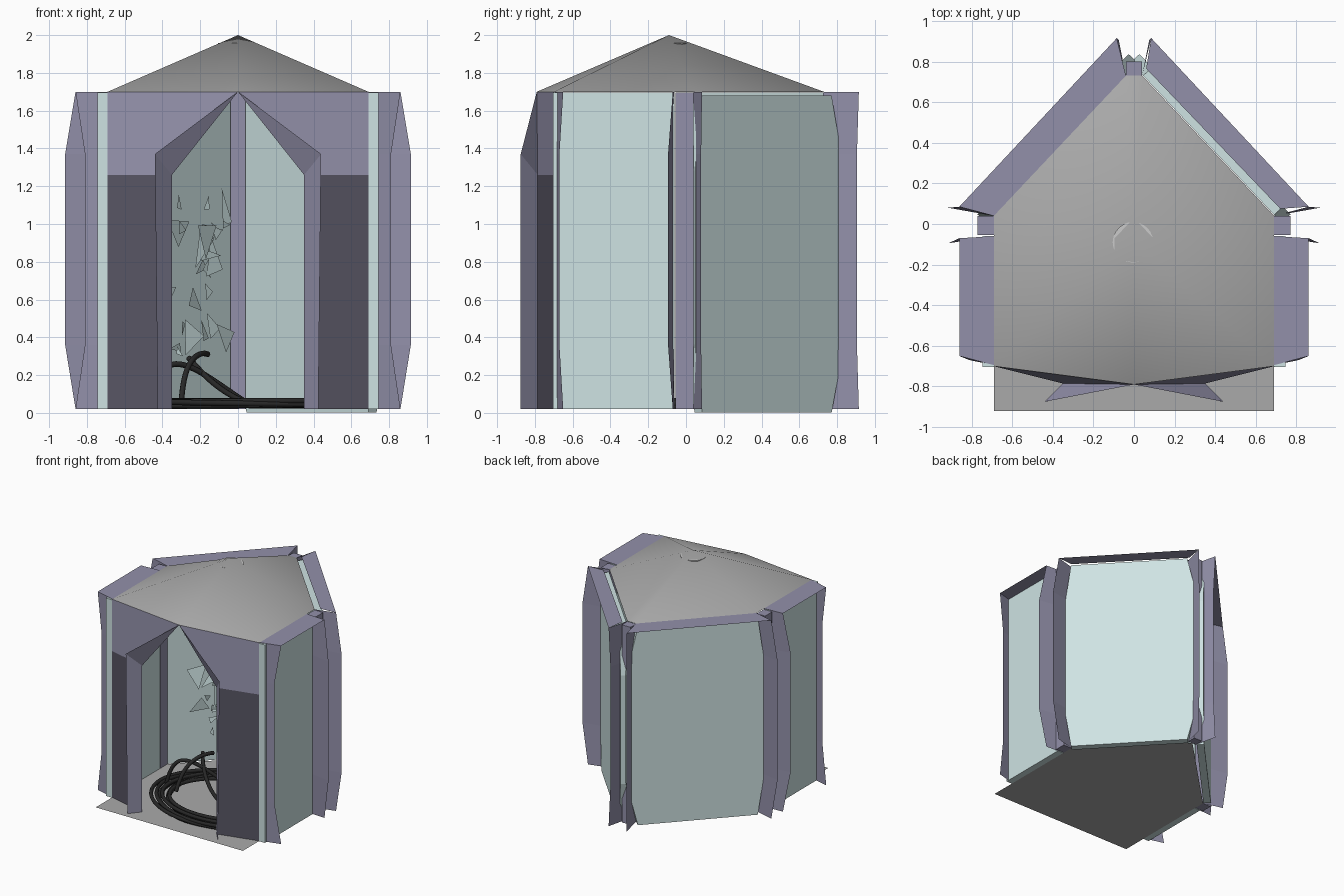
import bpy, bmesh, math, random
from mathutils import Vector

if "Cube" in bpy.data.objects:
    bpy.data.objects.remove(bpy.data.objects["Cube"])

random.seed(4)
Z0, Z1 = 0.02, 1.70        # bottom and top of the walls
LO, HI = 0.36, 1.37        # heights where the flared trim bends


def material(name, rgb):
    m = bpy.data.materials.new(name)
    m.diffuse_color = (*rgb, 1)
    m.use_nodes = True
    m.node_tree.nodes["Principled BSDF"].inputs["Base Color"].default_value = m.diffuse_color
    return m


LAVENDER = material("lavender_metal", (0.29, 0.28, 0.40))
DARK = material("dark_metal", (0.095, 0.09, 0.125))
GLASS = material("pale_glass", (0.62, 0.77, 0.77))
GREY = material("grey_sheet", (0.40, 0.40, 0.40))
BLACK = material("black_rubber", (0.02, 0.02, 0.02))


def mirror(polys):
    return [[(-x, y, z) for x, y, z in reversed(p)] for p in polys]


def make(name, polys, mat=None, hull=False):
    bm = bmesh.new()
    for p in polys:
        vs = [bm.verts.new(v) for v in p]
        if not hull:
            bm.faces.new(vs)
    bmesh.ops.remove_doubles(bm, verts=bm.verts, dist=1e-4)
    if hull:
        bmesh.ops.convex_hull(bm, input=bm.verts)
        bmesh.ops.recalc_face_normals(bm, faces=bm.faces)
    me = bpy.data.meshes.new(name)
    bm.to_mesh(me)
    bm.free()
    ob = bpy.data.objects.new(name, me)
    bpy.context.collection.objects.link(ob)
    if mat:
        me.materials.append(mat)
    return ob


def at(p, z):
    return (p[0], p[1], z)


def jamb(inner, top, mid):
    """Vertical trim strip whose outer edge bends at LO and HI."""
    a = [at(inner, z) for z in (Z0, LO, HI, Z1)]
    b = [at(top, Z0), at(mid, LO), at(mid, HI), at(top, Z1)]
    return [[a[i], b[i], b[i + 1], a[i + 1]] for i in range(3)]


def surround(a, b, ta, tb, ma, mb, ia=None, ib=None):
    """Two bent jambs joined by a flat strip along the top of a wall."""
    return (jamb(a, ta, ma) + [p[::-1] for p in jamb(b, tb, mb)]
            + [[at(ia or a, Z1), at(ta, Z1), at(tb, Z1), at(ib or b, Z1)]])


def pane(a, b, z0, z1, depth, bulge):
    """Thick glass slab along a-b, its upright ends bulging between LO and HI."""
    a, b = Vector(a), Vector(b)
    d = (b - a).normalized()
    n = Vector((d.y, -d.x)) * depth
    pts = []
    for o in (Vector((0, 0)), n):
        pts += [at(p + o, z) for p in (a, b) for z in (z0, z1)]
        pts += [at(p + o, z) for p in (a - d * bulge * 0.6, b + d * bulge) for z in (0.38, 1.3)]
    return [pts]


def box(x0, x1, y0, y1, z0, z1):
    return [[(x, y, z) for x in (x0, x1) for y in (y0, y1) for z in (z0, z1)]]


# Floor sheet and pyramid roof
make("floor", [[(-0.69, -0.92, Z0), (0.69, -0.92, Z0), (0.69, 0.04, Z0),
                (0, 0.73, Z0), (-0.69, 0.04, Z0)]], GREY)
eaves = [(0, -0.79), (0.69, -0.70), (0.69, 0.04), (0.04, 0.73),
         (-0.04, 0.73), (-0.69, 0.04), (-0.69, -0.70)]
roof = make("roof", [[at(eaves[i], Z1), at(eaves[(i + 1) % 7], Z1), (0, -0.09, 2.0)]
                     for i in range(7)], GREY)
for f in roof.data.polygons:
    f.use_smooth = True

# Small cap disc just under the roof peak
bpy.ops.mesh.primitive_cylinder_add(vertices=24, radius=0.1, depth=0.01,
                                    location=(-0.005, -0.09, 1.953))
bpy.context.object.name = "roof_cap"

# Flared trim around the side and rear walls
side = surround((0.69, -0.695), (0.69, -0.06), (0.86, -0.65), (0.86, -0.07),
                (0.81, -0.67), (0.915, -0.095))
rear_pts = ((0.69, 0.04), (0.04, 0.73), (0.86, 0.085), (0.085, 0.915),
            (0.915, 0.08), (0.075, 0.905))
make("side_trim_right", side, LAVENDER)
make("side_trim_left", mirror(side), LAVENDER)
make("rear_trim_right", surround(*rear_pts, (0.72, 0.075), (0.06, 0.765)), LAVENDER)
make("rear_trim_left", mirror(surround(*rear_pts)), LAVENDER)

# Glass walls; the right rear one sits slightly lower
side_glass = pane((0.69, -0.705), (0.69, -0.06), Z0, Z1 - 0.003, 0.055, 0)
rear_glass = pane((0.69, 0.045), (0.045, 0.73), Z0, Z1 - 0.003, 0.06, 0.09)
make("side_glass_right", side_glass, GLASS, True)
make("side_glass_left", mirror(side_glass), GLASS, True)
make("rear_glass_left", mirror(rear_glass), GLASS, True)
make("rear_glass_right", [[(x, y, z - 0.018) for x, y, z in rear_glass[0]]], GLASS, True)

# Corner posts
post = box(0.69, 0.77, -0.055, 0.04, Z0, Z1 - 0.005)
make("corner_post_right", post, LAVENDER, True)
make("corner_post_left", mirror(post), LAVENDER, True)
make("rear_post", box(-0.04, 0.04, 0.725, 0.80, Z0, Z1 - 0.005), LAVENDER, True)

# Front wall: lintel, lower panel and the flared pointed doorway
C, P = (0.69, -0.70), (0, -0.79, Z1)
J, F = (0.35, -0.785), (0.425, -0.875)
TIP = (0.44, -0.875, HI)
lintel = [[P, at(J, 1.26), at(C, 1.26), at(C, Z1)]]
panel = [[at(J, 1.26), at(J, Z0), at(C, Z0), at(C, 1.26)]]
door = [[P, at(J, 1.26), TIP], [at(J, 1.26), at(J, Z0), at(F, Z0), TIP]]
for label, polys, mat in (("front_lintel", lintel, LAVENDER), ("front_panel", panel, DARK),
                          ("door_flare", door, LAVENDER)):
    make(label + "_right", polys, mat)
    make(label + "_left", mirror(polys), mat)

# Broken glass shards in front of the left rear wall
shards = []
for i in range(40):
    x, z, off = random.uniform(-0.55, -0.1), random.uniform(0.3, 1.25), random.uniform(0.01, 0.06)
    c = Vector((x + off, 0.73 + x - off, z))
    r, t = random.uniform(0.03, 0.1), random.uniform(0, 6.28)
    tri = []
    for k in range(3):
        ang = t + k * 2.1 + random.uniform(-0.8, 0.8)
        u = r * math.cos(ang)
        tri.append(tuple(c + Vector((u * 0.7, u * 0.7 + random.uniform(-0.02, 0.02),
                                     r * 1.2 * math.sin(ang)))))
    shards.append(tri)
make("glass_shards", shards, GLASS)


def cable(name, pts):
    cu = bpy.data.curves.new(name, 'CURVE')
    cu.dimensions = '3D'
    cu.bevel_depth, cu.bevel_resolution, cu.resolution_u = 0.015, 2, 6
    sp = cu.splines.new('NURBS')
    sp.points.add(len(pts) - 1)
    for q, p in zip(sp.points, pts):
        q.co = (*p, 1)
    sp.use_endpoint_u, sp.order_u = True, 4
    cu.materials.append(BLACK)
    bpy.context.collection.objects.link(bpy.data.objects.new(name, cu))


# Coiled cable lying on the floor, plus loose raised loops
coil = []
for i in range(16 * 8):
    a, turn = i * math.tau / 16, i / 16
    k = 1 - 0.035 * turn + 0.03 * math.sin(2 * a + turn * 1.7)
    coil.append((0.10 + 0.63 * k * math.cos(a), -0.29 + 0.52 * k * math.sin(a),
                 0.05 + 0.014 * math.sin(turn * 4.3)))
cable("cable_coil", coil)
cable("cable_loop_tall", [(-0.30, -0.40, 0.06), (-0.29, -0.35, 0.20), (-0.24, -0.25, 0.31),
                          (-0.18, -0.15, 0.32), (-0.16, -0.10, 0.31)])
cable("cable_loop_long", [(-0.46, -0.30, 0.05), (-0.42, -0.28, 0.28), (-0.25, -0.22, 0.27),
                          (-0.10, -0.15, 0.15), (0.05, -0.1, 0.05)])
cable("cable_loop_short", [(-0.26, -0.1, 0.29), (-0.2, -0.2, 0.22), (-0.08, -0.3, 0.08),
                           (0.1, -0.35, 0.04)])
